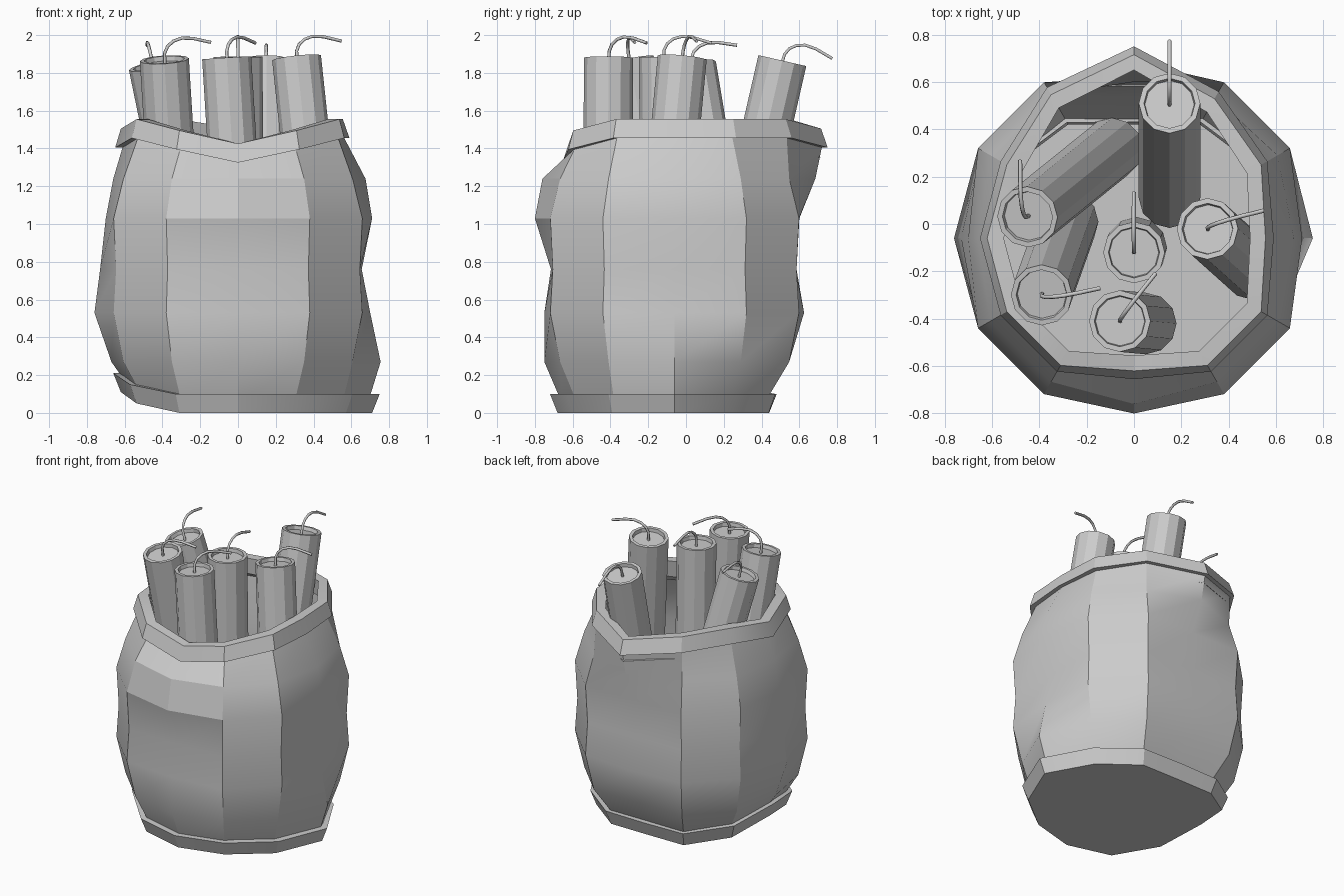
import bpy, bmesh
from math import sin, cos, radians
from mathutils import Vector

if "Cube" in bpy.data.objects:
    bpy.data.objects.remove(bpy.data.objects["Cube"])

CY = -0.06   # barrel axis sits slightly forward
N = 12


def loft(name, rings, cap_first=False, cap_last=False, smooth=24):
    bm = bmesh.new()
    vs = [[bm.verts.new(p) for p in r] for r in rings]
    for a, b in zip(vs, vs[1:]):
        n = len(a)
        for i in range(n):
            j = (i + 1) % n
            bm.faces.new((a[i], a[j], b[j], b[i]))
    if cap_first:
        bm.faces.new(vs[0][::-1])
    if cap_last:
        bm.faces.new(vs[-1])
    me = bpy.data.meshes.new(name)
    bm.to_mesh(me)
    bm.free()
    ob = bpy.data.objects.new(name, me)
    bpy.context.collection.objects.link(ob)
    bpy.context.view_layer.objects.active = ob
    ob.select_set(True)
    bpy.ops.object.shade_smooth_by_angle(angle=radians(smooth))
    ob.select_set(False)
    return ob


def ring(r, z, radii={}, lifts={}):
    # twelve-sided ring; radii / lifts override single corners (key = degrees)
    out = []
    for i in range(N):
        a = i * 30
        rr = radii.get(a, r)
        out.append((rr * cos(radians(a)), CY + rr * sin(radians(a)), z + lifts.get(a, 0)))
    return out


# Uneven corners: lifted left foot, dipped front rim, pulled-out back rim
foot_lift = {180: 0.11, 150: 0.05, 210: 0.05}
rim_lift = {270: -0.13, 240: -0.06, 300: -0.06, 180: -0.05, 90: -0.05}


def foot_r(d):
    return {0: 0.71 + d, 330: 0.66 + d, 60: 0.575 + d, 90: 0.50 + d, 120: 0.575 + d}


def rim_r(d):
    return {0: 0.555 + d, 90: 0.775 + d, 60: 0.68 + d, 120: 0.70 + d, 270: 0.56 + d}


# Barrel body with dents on the four main corners
body = [ring(0.60, 0.06, foot_r(-0.02), foot_lift)]
for r, z, right, back, left, front in [
        (0.70, 0.27, 0.755, 0.60, 0.67, 0.69),
        (0.76, 0.53, 0.70, 0.685, 0.76, 0.69),
        (0.745, 0.76, 0.655, 0.64, 0.73, 0.655),
        (0.76, 1.03, 0.71, 0.66, 0.70, 0.74),
        (0.70, 1.24, 0.675, 0.745, 0.66, 0.70)]:
    body.append(ring(r, z, {0: right, 90: back, 180: left, 270: front}))
body.append(ring(0.61, 1.46, rim_r(0.005), rim_lift))
loft("barrel_body", body)

# Bottom hoop, closed underneath
loft("bottom_hoop", [ring(0.62, 0, foot_r(0), foot_lift),
                     ring(0.66, 0.10, foot_r(0.04), foot_lift),
                     ring(0.61, 0.10, foot_r(-0.01), foot_lift)], cap_first=True)

# Top hoop with a thick lip
loft("top_hoop", [ring(0.60, 1.455, rim_r(-0.01), rim_lift),
                  ring(0.65, 1.455, rim_r(0.035), rim_lift),
                  ring(0.62, 1.555, rim_r(0), rim_lift),
                  ring(0.55, 1.555, rim_r(-0.065), rim_lift),
                  ring(0.56, 1.44, rim_r(-0.055), rim_lift),
                  ring(0.60, 1.40, rim_r(0), rim_lift)])


def circle(r, z, n=12):
    return [(r * cos(6.283185 * i / n), r * sin(6.283185 * i / n), z) for i in range(n)]


# Sticks: top centre, bottom point, fuse direction
sticks = [((-0.45, 0.03, 1.84), (-0.09, 0.32, 0.10), (-0.05, 1)),
          ((-0.39, -0.30, 1.87), (-0.28, 0.01, 0.10), (1, 0.17)),
          ((0.00, -0.12, 1.885), (0.01, -0.10, 0.10), (0, 1)),
          ((-0.06, -0.41, 1.88), (0.05, -0.42, 0.10), (0.62, 0.8)),
          ((0.31, -0.02, 1.88), (0.50, -0.19, 0.10), (1, 0.28)),
          ((0.15, 0.51, 1.865), (0.15, 0.11, 0.12), (0, 1))]
fuse_path = [(0, -0.03), (0.004, 0.035), (0.022, 0.07), (0.055, 0.095),
             (0.10, 0.107), (0.16, 0.10), (0.255, 0.07)]

for k, (top, bot, d) in enumerate(sticks):
    t, b = Vector(top), Vector(bot)
    axis = t - b
    rot = Vector((0, 0, 1)).rotation_difference(axis)
    L = axis.length
    # Stick with recessed cap
    ob = loft("stick_%d" % (k + 1),
              [circle(0.13, -L), circle(0.13, 0), circle(0.108, 0), circle(0.104, -0.025)],
              True, True)
    ob.location = t
    ob.rotation_mode = 'QUATERNION'
    ob.rotation_quaternion = rot
    # Curled fuse
    dv = Vector(d).normalized()
    cu = bpy.data.curves.new("fuse_%d" % (k + 1), 'CURVE')
    cu.dimensions = '3D'
    cu.bevel_depth = 0.009
    cu.bevel_resolution = 1
    cu.use_fill_caps = True
    sp = cu.splines.new('POLY')
    sp.points.add(len(fuse_path) - 1)
    for p, (h, z) in zip(sp.points, fuse_path):
        p.co = (dv.x * h, dv.y * h, z, 1)
    fo = bpy.data.objects.new("fuse_%d" % (k + 1), cu)
    bpy.context.collection.objects.link(fo)
    fo.location = t
    fo.rotation_mode = 'QUATERNION'
    fo.rotation_quaternion = rot
